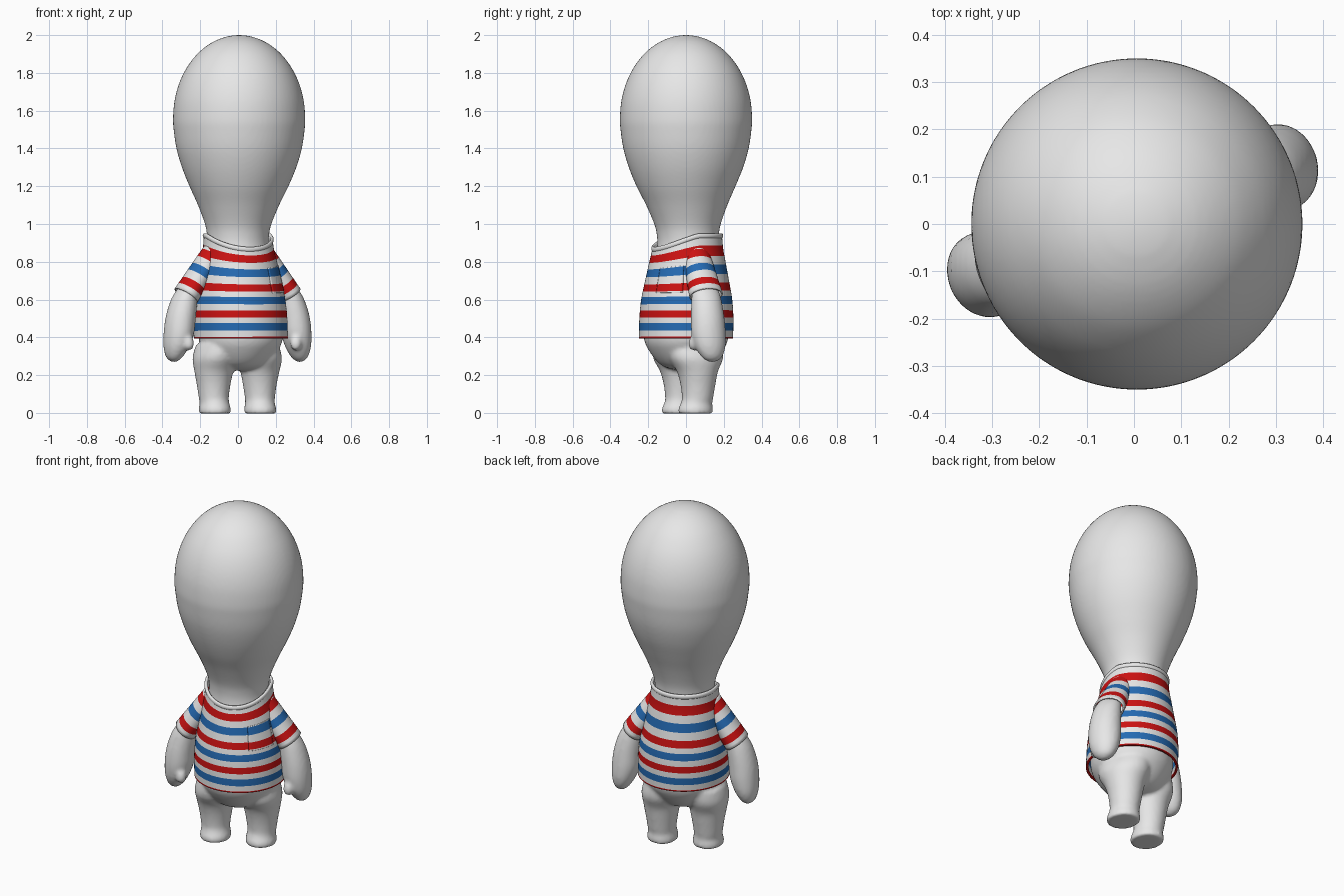
import bpy, bmesh, math
from mathutils import Vector, Matrix

if "Cube" in bpy.data.objects:
    bpy.data.objects.remove(bpy.data.objects["Cube"])

TURN = Matrix.Rotation(math.radians(20), 3, 'Z')   # figure is turned 20 degrees
FRONT = math.radians(-70)


def material(name, rgb):
    m = bpy.data.materials.new(name)
    m.diffuse_color = (*rgb, 1)
    m.use_nodes = True
    m.node_tree.nodes["Principled BSDF"].inputs["Base Color"].default_value = m.diffuse_color
    return m


GREY = material("pale grey", (0.8, 0.8, 0.8))
WHITE = material("shirt white", (0.82, 0.82, 0.82))
RED = material("stripe red", (0.6, 0.006, 0.006))
BLUE = material("stripe blue", (0.018, 0.145, 0.45))
SHIRT = [WHITE, RED, BLUE]


def refine(keys, steps=4):
    """Catmull-Rom interpolation through tuples."""
    out = []
    for i in range(len(keys) - 1):
        p = [keys[max(0, min(len(keys) - 1, i + k))] for k in (-1, 0, 1, 2)]
        for s in range(steps):
            t = s / steps
            out.append(tuple(0.5 * (2 * b + (c - a) * t + (2 * a - 5 * b + 4 * c - d) * t * t
                                    + (3 * b - a - 3 * c + d) * t ** 3) for a, b, c, d in zip(*p)))
    return out + [keys[-1]]


def skin(name, rows, mats, row_mat=None, closed=True, caps=False):
    """Quads between successive rows of points."""
    bm = bmesh.new()
    vs = [[bm.verts.new(p) for p in r] for r in rows]
    n = len(rows[0])
    for j in range(len(vs) - 1):
        for i in range(n if closed else n - 1):
            k = (i + 1) % n
            f = bm.faces.new((vs[j][i], vs[j][k], vs[j + 1][k], vs[j + 1][i]))
            f.material_index = row_mat[j] if row_mat else 0
            f.smooth = True
    if caps:
        bm.faces.new(vs[0][::-1])
        bm.faces.new(vs[-1])
    bmesh.ops.remove_doubles(bm, verts=bm.verts, dist=1e-5)
    bmesh.ops.recalc_face_normals(bm, faces=bm.faces)
    me = bpy.data.meshes.new(name)
    bm.to_mesh(me)
    bm.free()
    for m in mats:
        me.materials.append(m)
    ob = bpy.data.objects.new(name, me)
    bpy.context.collection.objects.link(ob)
    return ob


def ellipse(c, ux, uy, n=40):
    return [c + ux * math.cos(2 * math.pi * i / n) + uy * math.sin(2 * math.pi * i / n) for i in range(n)]


def limb(name, keys, side):
    """Horizontal ellipses (z, x, y, half width, half depth), mirrored by side."""
    rows = [ellipse(TURN @ Vector((side * x, y, z)), TURN @ Vector((a, 0, 0)), TURN @ Vector((0, b, 0)))
            for z, x, y, a, b in refine(keys)]
    return skin(name, rows, [GREY], caps=True)


def thicken(ob, t):
    m = ob.modifiers.new("thickness", 'SOLIDIFY')
    m.thickness, m.offset = t, 0


def fuse(parts, name):
    """Join parts and blend them into one smooth skin."""
    bpy.ops.object.select_all(action='DESELECT')
    for o in parts:
        o.select_set(True)
    bpy.context.view_layer.objects.active = parts[0]
    bpy.ops.object.join()
    ob = bpy.context.object
    ob.name = name
    r = ob.modifiers.new("blend", 'REMESH')
    r.mode, r.voxel_size, r.use_smooth_shade = 'VOXEL', 0.011, True
    s = ob.modifiers.new("soften", 'SMOOTH')
    s.iterations, s.factor = 4, 0.5


# head, neck and torso in one turned profile: (z, radius, centre x, centre y)
body_keys = [(.225, .03, .01, 0), (.235, .09, .01, 0), (.26, .14, .01, 0), (.32, .19, .012, 0),
             (.39, .222, .015, 0), (.5, .222, .015, 0), (.6, .213, .012, .003), (.7, .195, .01, .005),
             (.8, .175, .005, .008), (.88, .163, 0, .01), (.94, .164, 0, .01), (1.0, .176, .001, .008),
             (1.1, .215, .003, .004), (1.2, .262, .005, 0), (1.3, .303, .006, 0), (1.4, .332, .006, 0)]
body_keys += [(1.56 + .44 * math.sin(a), max(.004, .35 * math.cos(a)), .006, 0)
              for a in [math.radians(d) for d in (-8, 0, 12, 24, 36, 48, 58, 68, 78, 85, 90)]]
body = skin("body", [ellipse(Vector((x, y, z)), Vector((r, 0, 0)), Vector((0, r, 0)), 72)
                     for z, r, x, y in refine(body_keys)], [GREY], caps=True)

# legs with small rounded feet
leg_keys = [(.36, .115, .01, .105, .15), (.29, .128, .012, .112, .145), (.22, .13, .017, .102, .11),
            (.15, .13, .02, .089, .093), (.08, .13, .018, .079, .083), (.05, .128, .012, .078, .084),
            (.02, .128, .008, .084, .093), (-.004, .128, .008, .082, .091)]
fuse([body] + [limb("leg", leg_keys, s) for s in (-1, 1)], "body")

# arms with mitten hands and thumbs
arm_keys = [(.72, .24, .005, .04, .055), (.64, .288, .005, .058, .074), (.58, .306, .005, .072, .083),
            (.50, .322, .005, .079, .09), (.42, .331, .007, .079, .092), (.35, .343, .012, .066, .082),
            (.30, .352, .017, .045, .058), (.278, .354, .018, .025, .034), (.268, .354, .018, .005, .006)]
thumb_keys = [(.43, .31, -.045, .02, .02), (.39, .305, -.06, .03, .03), (.355, .302, -.066, .028, .028),
              (.335, .302, -.066, .016, .016), (.33, .302, -.066, .004, .004)]
for s, side in ((-1, "left"), (1, "right")):
    fuse([limb("arm", arm_keys, s), limb("thumb", thumb_keys, s)], side + "_arm")

# shirt shape
shirt_keys = refine([(.39, .243), (.5, .243), (.6, .235), (.7, .216), (.8, .196), (.87, .182), (.95, .174)])


def shirt_radius(z):
    for (z0, r0), (z1, r1) in zip(shirt_keys, shirt_keys[1:]):
        if z <= z1:
            return r0 + (r1 - r0) * (z - z0) / (z1 - z0)
    return shirt_keys[-1][1]


def shirt_point(az, h, out=0.0, lift=0.0):
    """Point on the shirt; the neckline dips towards the front."""
    v = (h - .395) / .55
    z = h - .075 * v ** 3 * max(0, math.cos(az - FRONT)) ** 1.3
    r = shirt_radius(z) + out
    return Vector((.015 * (1 - v) + r * math.cos(az), .01 * v + r * math.sin(az), z + lift))


# stripe tops and colours from the hem upward (0 white, 1 red, 2 blue)
bands = [(.403, 1), (.435, 0), (.475, 2), (.506, 0), (.543, 1), (.577, 0), (.617, 2), (.648, 0),
         (.69, 1), (.735, 0), (.785, 2), (.83, 0), (.885, 1), (.945, 0)]


def shirt_rows(lo, hi):
    hs, cols, base = [lo], [], .395
    for top, c in bands:
        a, b = max(lo, base), min(hi, top)
        if b > a:
            for k in (1, 2, 3):
                hs.append(a + (b - a) * k / 3)
                cols.append(c)
        base = top
    return hs, cols


hs, cols = shirt_rows(.395, .945)
angles = [2 * math.pi * i / 72 for i in range(72)]
thicken(skin("shirt", [[shirt_point(a, h) for a in angles] for h in hs], SHIRT, cols), .012)

# chest pocket
hs, cols = shirt_rows(.64, .79)
angles_p = [math.radians(-43 + 38 * i / 12) for i in range(13)]
thicken(skin("pocket", [[shirt_point(a, h, .007) for a in angles_p] for h in hs], SHIRT, cols, closed=False), .006)

# rolled collar
tube = [2 * math.pi * k / 10 for k in range(11)]
skin("collar", [[shirt_point(a, .937, .003 + .009 * math.cos(t), .014 * math.sin(t)) for a in angles]
                for t in tube], [WHITE])

# striped short sleeves: (end of band along sleeve, colour)
sleeve_bands = [(.07, 0), (.24, 1), (.40, 0), (.56, 2), (.73, 0), (.88, 1), (1.0, 0)]
for s, side in ((-1, "left"), (1, "right")):
    p0, p1 = Vector((s * .135, .005, .85)), Vector((s * .29, .008, .622))
    d = (p1 - p0).normalized()
    across = d.cross(Vector((0, 1, 0))).normalized()
    ts, cols, base = [0], [], 0
    for top, c in sleeve_bands:
        for k in (1, 2):
            ts.append(base + (top - base) * k / 2)
            cols.append(c)
        base = top
    rows = [ellipse(TURN @ p0.lerp(p1, t), TURN @ (across * (.056 + .008 * t)),
                    TURN @ Vector((0, .068 + .02 * t, 0))) for t in ts]
    thicken(skin(side + "_sleeve", rows, SHIRT, cols), .008)
